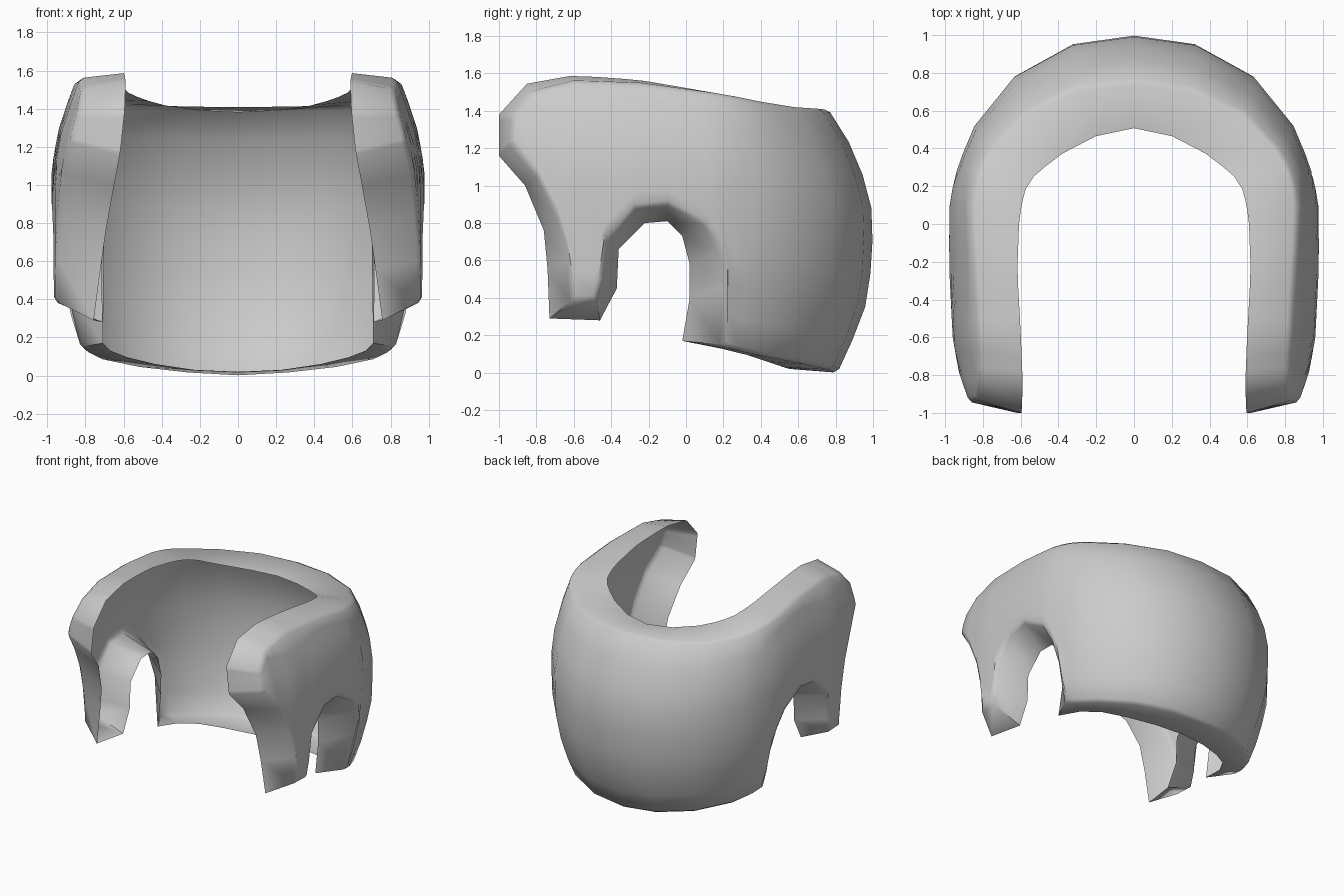
import bpy, bmesh, math

if "Cube" in bpy.data.objects:
    bpy.data.objects.remove(bpy.data.objects["Cube"])


def interp(table, v):
    """Piecewise linear lookup in (key, value) pairs sorted by key."""
    if v <= table[0][0]:
        return table[0][1]
    for (a, p), (b, q) in zip(table, table[1:]):
        if v <= b:
            return p + (q - p) * (v - a) / (b - a)
    return table[-1][1]


# OUTER is the wall, INNER the free edge of the flange folded in around it.
# Each has a plan (y -> half width), vertical profiles, rim height, and columns
# (bottom y, bottom z, top y) running from centre back to front tip
OUTER = dict(
    flare=0,
    plan=[(-.95, .9), (-.8, .925), (-.6, .96), (-.2, .98), (.13, .975), (.3, .935),
          (.51, .86), (.785, .635), (.955, .325), (1, 0)],
    fx=[(0, .82), (.16, .87), (.35, .93), (.6, .985), (.9, 1), (1.08, 1),
        (1.28, .965), (1.5, .89), (1.59, .85)],
    fy=[(0, .81), (.03, .82), (.3, .95), (.62, 1), (.91, .99), (1.17, .91), (1.41, .76)],
    rim=[(-.93, 1.38), (-.83, 1.5), (-.6, 1.56), (-.25, 1.55), (.13, 1.5), (.76, 1.42), (1, 1.41)],
    cols=[(1, 0, 1), (.955, .015, .955), (.785, .045, .785), (.51, .085, .54), (.3, .12, .42),
          (.21, .15, .33), (.22, .45, .27), (.18, .65, .2), (.1, .79, .1), (-.1, .9, -.1),
          (-.27, .88, -.25), (-.43, .7, -.38), (-.45, .5, -.45), (-.48, .39, -.52),
          (-.61, .39, -.6), (-.63, .6, -.68), (-.7, .85, -.76), (-.8, 1.05, -.83),
          (-.94, 1.22, -.93)])
INNER = dict(
    flare=.065,
    plan=[(-1, .675), (-.6, .7), (-.25, .72), (.0, .705), (.1, .69), (.22, .66), (.4, .575),
          (.58, .43), (.72, .23), (.775, 0)],
    fx=[(0, 1.0), (.28, 1.01), (.7, 1), (1, .95), (1.2, .91), (1.39, .88), (1.59, .855)],
    fy=[(0, .7), (.3, .92), (.6, 1), (.9, .98), (1.17, .86), (1.39, .645)],
    rim=[(-1, 1.38), (-.85, 1.545), (-.6, 1.59), (-.25, 1.565), (.13, 1.5), (.77, 1.38)],
    cols=[(.775, .02, .775), (.72, .03, .72), (.58, .06, .58), (.4, .095, .45), (.2, .13, .33),
          (-.02, .17, .22), (.02, .4, .14), (.02, .58, .08), (-.02, .73, 0), (-.1, .81, -.1),
          (-.22, .8, -.22), (-.36, .66, -.33), (-.37, .45, -.4), (-.46, .28, -.48),
          (-.73, .29, -.62), (-.74, .55, -.7), (-.76, .76, -.77), (-.86, 1, -.85),
          (-1, 1.16, -1)])
ROWS = 8


def clamp(v):
    return min(1, max(0, v))


def place(skin, y, z, side):
    """Point on a skin; the back bulges in y, the sides bulge in x."""
    fx = interp(skin["fx"], z)
    if z < .9:  # front legs stay wide, the back tucks in
        fx = 1 + (fx - 1) * clamp((y + .35) / .5)
    fy = 1 + (interp(skin["fy"], z) - 1) * clamp(y / .5)
    # Front edge of each leg flares outward towards its foot
    flare = skin["flare"] * clamp((-.45 - y) / .28) * clamp((.78 - z) / .48)
    return (side * (interp(skin["plan"], y) * fx + flare), y * fy, z)


def column(bm, skin, col, side):
    y0, z0, y1 = col
    z1 = interp(skin["rim"], y1)
    return [bm.verts.new(place(skin, y0 + (y1 - y0) * r / ROWS,
                               z0 + (z1 - z0) * r / ROWS, side))
            for r in range(ROWS + 1)]


def skin_grid(bm, skin):
    left = [column(bm, skin, c, -1) for c in reversed(skin["cols"][1:])]
    return left + [column(bm, skin, c, 1) for c in skin["cols"]]


def border(g):
    """Closed loop of vertices around a grid."""
    return ([c[0] for c in g] + g[-1][1:]
            + [c[ROWS] for c in reversed(g[:-1])] + g[0][ROWS - 1:0:-1])


bm = bmesh.new()
out, inn = skin_grid(bm, OUTER), skin_grid(bm, INNER)
# Outer wall
for a, b in zip(out, out[1:]):
    for r in range(ROWS):
        bm.faces.new((a[r], b[r], b[r + 1], a[r + 1]))
# Flange around the whole border, open on the inside
lo, li = border(out), border(inn)
for i in range(len(lo)):
    bm.faces.new((lo[i - 1], lo[i], li[i], li[i - 1]))
bmesh.ops.delete(bm, geom=[v for v in bm.verts if not v.link_faces], context='VERTS')
bmesh.ops.recalc_face_normals(bm, faces=bm.faces)
# Softened outer corner
corner = [bm.edges.get((lo[i - 1], lo[i])) for i in range(len(lo))]
bmesh.ops.bevel(bm, geom=corner, offset=.022, offset_type='OFFSET', segments=1,
                profile=.5, affect='EDGES', clamp_overlap=False)

mesh = bpy.data.meshes.new("wrap_shell")
bm.to_mesh(mesh)
bm.free()
shell = bpy.data.objects.new("wrap_shell", mesh)
bpy.context.collection.objects.link(shell)

grey = bpy.data.materials.new("light_grey")
grey.diffuse_color = (.6, .6, .6, 1)
grey.use_nodes = True
grey.node_tree.nodes["Principled BSDF"].inputs["Base Color"].default_value = grey.diffuse_color
mesh.materials.append(grey)

bpy.context.view_layer.objects.active = shell
shell.select_set(True)
bpy.ops.object.shade_smooth_by_angle(angle=math.radians(55))
